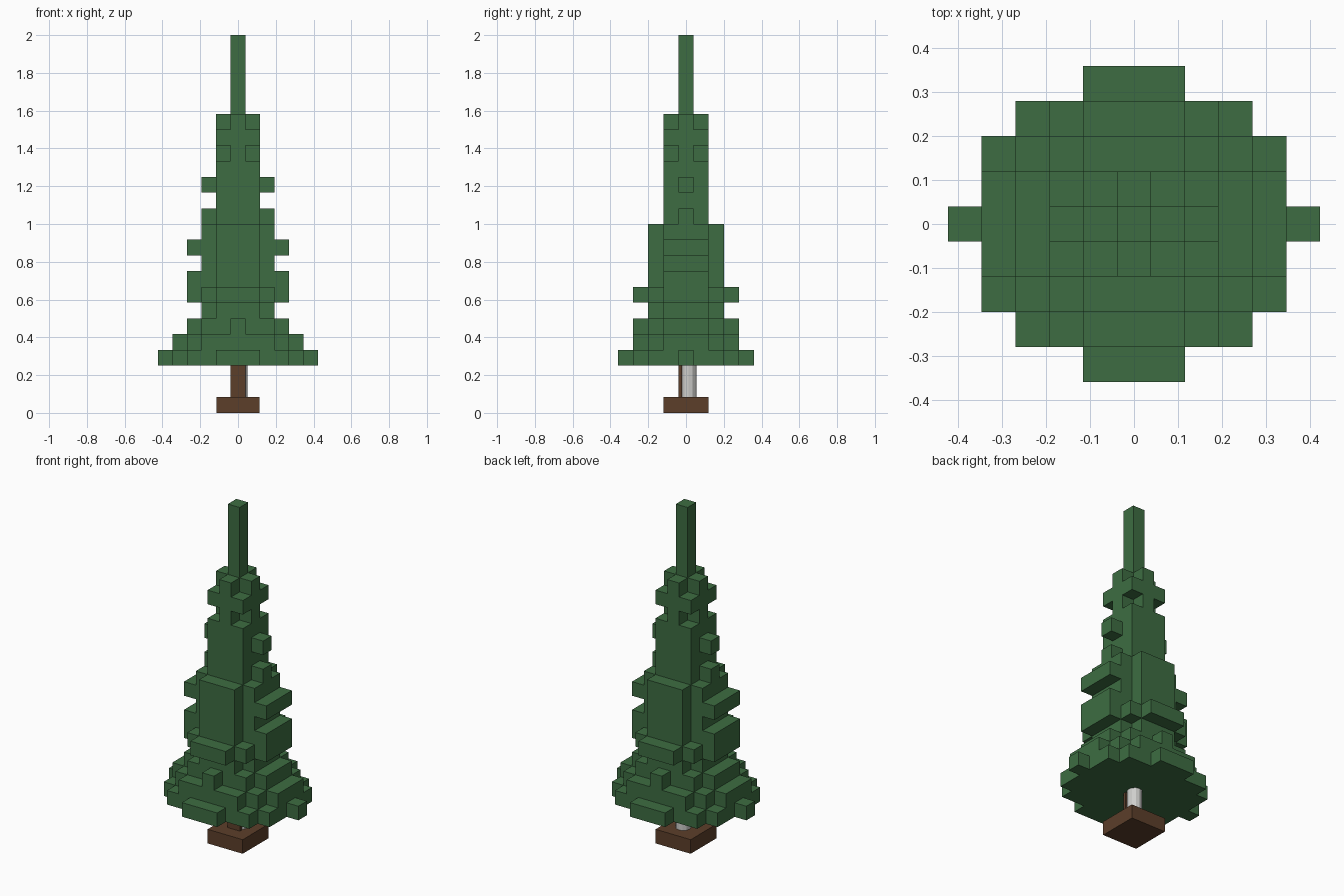
import bpy, bmesh
from mathutils import Vector

if "Cube" in bpy.data.objects:
    bpy.data.objects.remove(bpy.data.objects["Cube"], do_unlink=True)

CELL = Vector((0.077, 0.08, 2 / 24))   # block size
FOLIAGE_START = 3                      # first foliage layer


def material(name, r, g, b):
    m = bpy.data.materials.new(name)
    m.use_nodes = True
    m.diffuse_color = (r, g, b, 1)
    node = m.node_tree.nodes["Principled BSDF"]
    node.inputs["Base Color"].default_value = (r, g, b, 1)
    node.inputs["Roughness"].default_value = 0.9
    return m


def finish(name, bm, mat):
    bmesh.ops.recalc_face_normals(bm, faces=bm.faces[:])
    mesh = bpy.data.meshes.new(name)
    bm.to_mesh(mesh)
    bm.free()
    mesh.materials.append(mat)
    obj = bpy.data.objects.new(name, mesh)
    bpy.context.collection.objects.link(obj)
    return obj


def box(name, low, high, mat):
    low, high = Vector(low), Vector(high)
    bm = bmesh.new()
    bmesh.ops.create_cube(bm, size=1)
    for v in bm.verts:
        v.co = (low + high) / 2 + v.co * (high - low)
    return finish(name, bm, mat)


def blocks(name, cells, mat):
    """Stepped solid made from the exposed sides of a set of grid cells."""
    bm = bmesh.new()
    for cell in cells:
        for axis in range(3):
            for sign in (-1, 1):
                step = [0, 0, 0]
                step[axis] = sign
                if tuple(c + s for c, s in zip(cell, step)) in cells:
                    continue
                corners = []
                for a, b in ((-1, -1), (1, -1), (1, 1), (-1, 1)):
                    p = Vector(cell)
                    p[axis] += sign / 2
                    p[(axis + 1) % 3] += sign * a / 2
                    p[(axis + 2) % 3] += b / 2
                    p.z += 0.5
                    corners.append(bm.verts.new(p * CELL))
                bm.faces.new(corners)
    bmesh.ops.remove_doubles(bm, verts=bm.verts[:], dist=0.001)
    bmesh.ops.dissolve_limit(bm, angle_limit=0.02,
                             verts=bm.verts[:], edges=bm.edges[:])
    return finish(name, bm, mat)


green = material("needle green", 0.047, 0.152, 0.054)
brown = material("bark brown", 0.107, 0.049, 0.023)
pale = material("pale grey", 0.62, 0.62, 0.60)

# Foliage layers, bottom to top: each a union of centred rectangles (half cells)
core = [(1, 1)]
cross = [(1, 0), (0, 1)]
plus = [(1, 2), (2, 1)]
side_twigs = [(1, 1), (2, 0)]
layers = [
    [(1, 4), (3, 3), (4, 2), (5, 0)],
    [(2, 3), (3, 2), (4, 1)],
    [(0, 3), (2, 2), (3, 1)],
    plus,
    [(1, 3), (2, 2), (3, 1)],
    [(1, 2), (3, 1)],
    plus,
    [(1, 2), (3, 1)],
    plus,
    side_twigs, core, side_twigs, core,
    cross, core, cross,
] + [[(0, 0)]] * 5

cells = set()
for k, rects in enumerate(layers):
    for hx, hy in rects:
        for x in range(-hx, hx + 1):
            for y in range(-hy, hy + 1):
                cells.add((x, y, k + FOLIAGE_START))
blocks("foliage", cells, green)

# Square stand, bark strip and pale round post
top = FOLIAGE_START * CELL.z
box("stand", (-0.115, -0.12, 0), (0.115, 0.12, CELL.z), brown)
box("trunk_front", (-0.04, -0.04, CELL.z), (0.04, -0.022, top), brown)

bm = bmesh.new()
bmesh.ops.create_cone(bm, cap_ends=True, segments=12, radius1=0.042,
                      radius2=0.042, depth=top - CELL.z)
bmesh.ops.translate(bm, verts=bm.verts[:], vec=(0.008, 0.014, (top + CELL.z) / 2))
finish("trunk_post", bm, pale)
